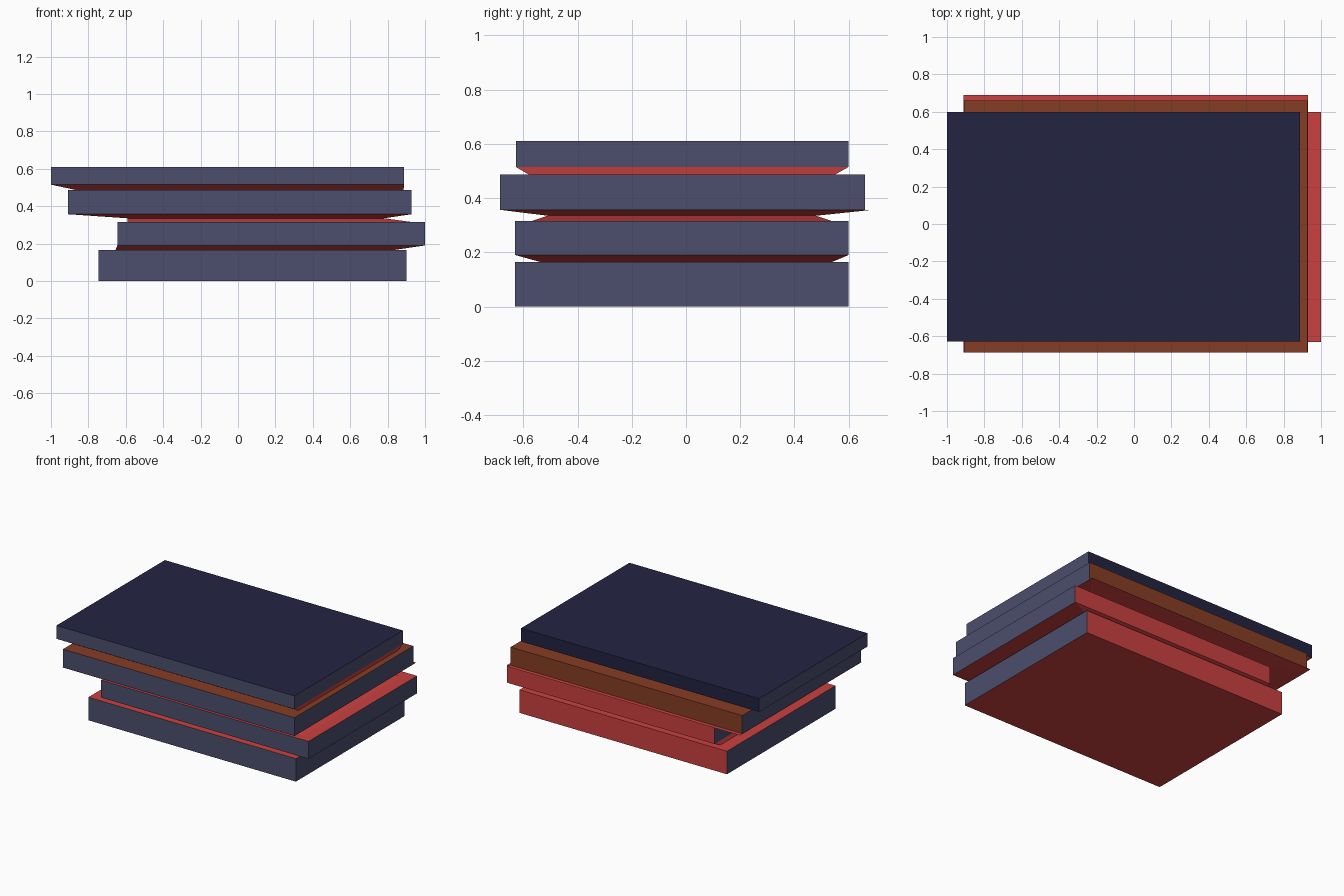
import bpy, bmesh

if "Cube" in bpy.data.objects:
    bpy.data.objects.remove(bpy.data.objects["Cube"])


def material(name, rgb):
    # sRGB 0-255 to linear
    lin = [((c / 255 + 0.055) / 1.055) ** 2.4 for c in rgb]
    m = bpy.data.materials.new(name)
    m.diffuse_color = (*lin, 1)
    m.use_nodes = True
    m.node_tree.nodes["Principled BSDF"].inputs["Base Color"].default_value = m.diffuse_color
    return m


red = material("red_cover", (203, 64, 64))
brown = material("brown_cover", (134, 61, 35))
navy = material("navy_cover", (35, 35, 66))
pages = material("blue_grey_pages", (76, 78, 109))


def book(name, cover, z0, z1, rings):
    """Stack of rectangular rings (x0, x1, y0, y1, z); z0..z1 is the page block."""
    bm = bmesh.new()
    loops = [[bm.verts.new(p) for p in
              ((a, c, z), (b, c, z), (b, d, z), (a, d, z))]
             for a, b, c, d, z in rings]
    bm.faces.new(loops[0][::-1])
    bm.faces.new(loops[-1])
    for lo, hi in zip(loops, loops[1:]):
        for i in range(4):
            j = (i + 1) % 4
            bm.faces.new((lo[i], lo[j], hi[j], hi[i]))
    bm.normal_update()
    # pages on front and ends, cover on top and spine, red underneath
    for f in bm.faces:
        z = f.calc_center_median().z
        if z0 + 0.001 < z < z1 - 0.001:
            f.material_index = 1 if f.normal.y > 0.9 else 0
        elif z > z1 - 0.001:
            f.material_index = 1
        else:
            f.material_index = 2
    me = bpy.data.meshes.new(name)
    bm.to_mesh(me)
    bm.free()
    for m in (pages, cover, red):
        me.materials.append(m)
    ob = bpy.data.objects.new(name, me)
    bpy.context.collection.objects.link(ob)


# bottom book: plain block
book("bottom_book", red, 0, 0.165, [
    (-0.745, 0.9, -0.63, 0.6, 0),
    (-0.745, 0.9, -0.63, 0.6, 0.165)])

# second book: tapered underside and tapered raised top
book("second_book", red, 0.19, 0.315, [
    (-0.655, 0.83, -0.54, 0.54, 0.165),
    (-0.645, 1.0, -0.63, 0.6, 0.19),
    (-0.645, 1.0, -0.63, 0.6, 0.315),
    (-0.59, 0.93, -0.57, 0.54, 0.315),
    (-0.59, 0.78, -0.51, 0.48, 0.335)])

# third book: tapered underside with a thin lip behind the spine
book("third_book", brown, 0.357, 0.487, [
    (-0.59, 0.78, -0.51, 0.48, 0.335),
    (-0.912, 0.93, -0.688, 0.69, 0.357),
    (-0.908, 0.928, -0.686, 0.66, 0.357),
    (-0.908, 0.928, -0.686, 0.66, 0.487)])

# top book: tapered underside
book("top_book", navy, 0.515, 0.61, [
    (-0.87, 0.885, -0.58, 0.55, 0.487),
    (-1.0, 0.888, -0.628, 0.6, 0.515),
    (-1.0, 0.888, -0.628, 0.6, 0.61)])
